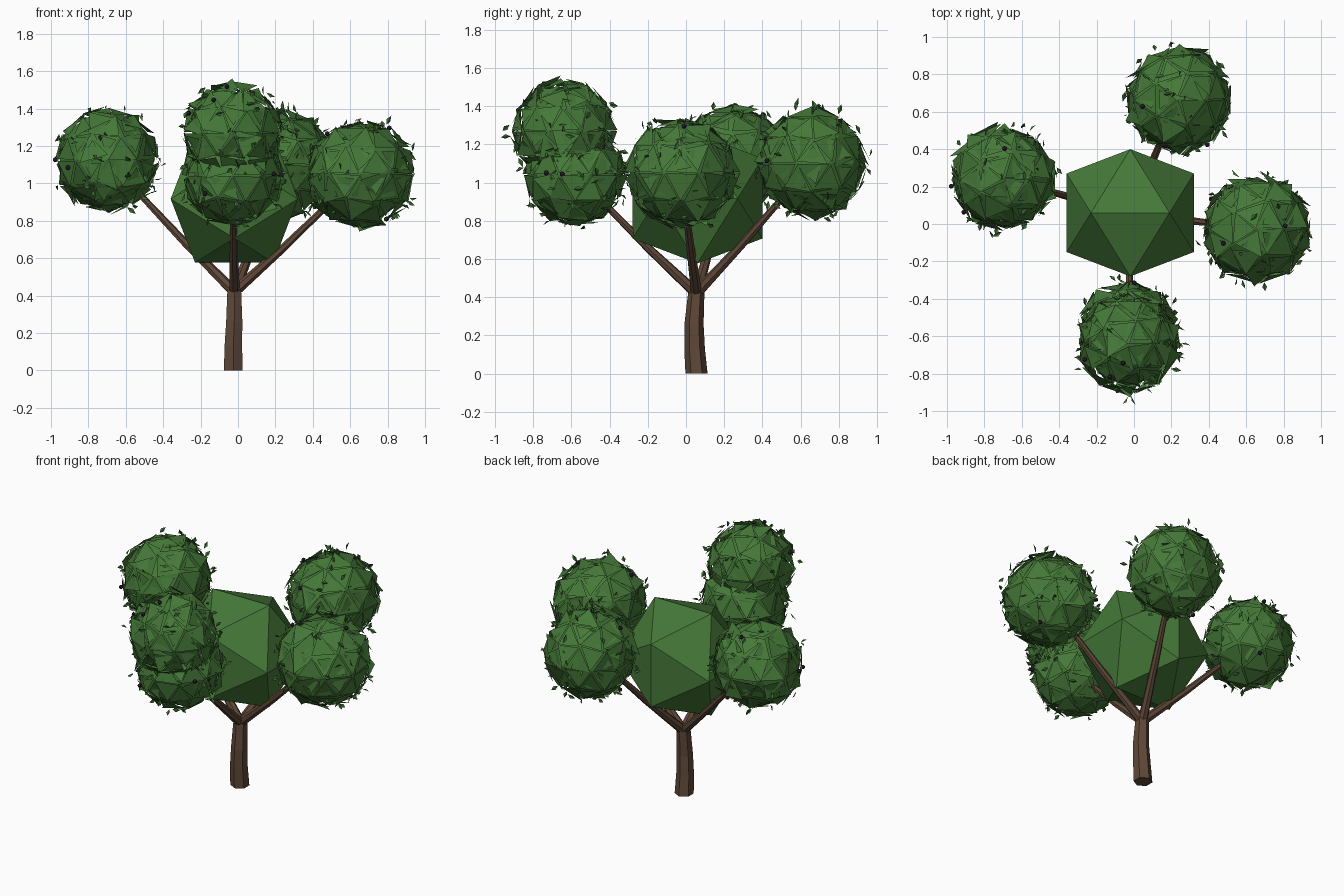
import bpy
import bmesh
import math
import random
from mathutils import Vector, Matrix

random.seed(7)
cube = bpy.data.objects.get("Cube")
if cube:
    bpy.data.objects.remove(cube, do_unlink=True)


def make_material(name, rgb):
    mat = bpy.data.materials.new(name)
    mat.use_nodes = True
    colour = (*rgb, 1.0)
    mat.diffuse_color = colour
    mat.node_tree.nodes["Principled BSDF"].inputs["Base Color"].default_value = colour
    return mat


FOLIAGE = make_material("foliage green", (0.06, 0.19, 0.04))
LEAF = make_material("leaf green", (0.05, 0.165, 0.035))
BARK = make_material("bark brown", (0.115, 0.065, 0.04))
BERRY = make_material("berry purple", (0.025, 0.01, 0.03))


def finish(bm, name, mat):
    mesh = bpy.data.meshes.new(name)
    bm.to_mesh(mesh)
    bm.free()
    mesh.materials.append(mat)
    obj = bpy.data.objects.new(name, mesh)
    bpy.context.collection.objects.link(obj)
    return obj


def random_direction():
    return Vector([random.gauss(0, 1) for _ in range(3)]).normalized()


def tube(name, path, radii, sides, groove=0.0):
    """Tapered flat-sided limb with optional lengthwise grooves."""
    bm = bmesh.new()
    rings = []
    turn = (path[-1] - path[0]).to_track_quat("Z", "Y")
    for centre, radius in zip(path, radii):
        ring = []
        for i in range(sides):
            a = math.tau * i / sides
            r = radius * (1 - groove * (i % 2))
            ring.append(bm.verts.new(centre + turn @ Vector((r * math.cos(a), r * math.sin(a), 0))))
        rings.append(ring)
    for low, high in zip(rings, rings[1:]):
        for i in range(sides):
            j = (i + 1) % sides
            bm.faces.new((low[i], low[j], high[j], high[i]))
    bm.faces.new(rings[0][::-1])
    bm.faces.new(rings[-1])
    return finish(bm, name, BARK)


def core(name, centre, radius):
    """Solid faceted ball."""
    bm = bmesh.new()
    bmesh.ops.create_icosphere(bm, subdivisions=2, radius=radius,
                               matrix=Matrix.Translation(centre))
    finish(bm, name, FOLIAGE)


def shards(name, centre, radius):
    """Loose tilted facets forming a ragged skin."""
    src = bmesh.new()
    bmesh.ops.create_icosphere(src, subdivisions=2, radius=radius)
    bm = bmesh.new()
    for face in src.faces:
        mid = face.calc_center_median()
        for size in (0.95, 0.6):
            tilt = Matrix.Rotation(random.uniform(-0.4, 0.4), 3, random_direction())
            lift = mid * random.uniform(0.99, 1.05)
            bm.faces.new([bm.verts.new(centre + lift + tilt @ (v.co - mid) * size)
                          for v in face.verts])
    src.free()
    finish(bm, name, FOLIAGE)


def leaves(name, centre, radius, count):
    """Small folded diamond leaves sticking out of the foliage."""
    bm = bmesh.new()
    for _ in range(count):
        out = random_direction()
        axis = (out * 0.5 + random_direction()).normalized()
        side = axis.cross(random_direction()).normalized()
        fold = axis.cross(side) * 0.006
        base = centre + out * radius * random.uniform(0.98, 1.08)
        length = random.uniform(0.04, 0.06)
        root, tip = bm.verts.new(base), bm.verts.new(base + axis * length)
        for sign in (1, -1):
            edge = bm.verts.new(base + axis * length * 0.5 + side * sign * 0.013 + fold)
            bm.faces.new((root, edge, tip) if sign > 0 else (root, tip, edge))
    finish(bm, name, LEAF)


# Grooved, slightly bent trunk
trunk_path = [Vector(p) for p in ((-0.025, 0.055, 0), (-0.025, 0.045, 0.13),
                                 (-0.02, 0.042, 0.26), (-0.02, 0.055, 0.44))]
tube("trunk", trunk_path, (0.058, 0.054, 0.05, 0.042), 12, groove=0.14)

# Central crown: an icosahedron resting on an edge
bm = bmesh.new()
short, tall = 0.21, 0.34
for s in (1, -1):
    for t in (1, -1):
        for corner in ((s * short, 0, t * tall), (s * tall, t * short, 0),
                       (0, s * tall, t * short)):
            bm.verts.new(Vector(corner) + Vector((-0.02, 0.06, 0.917)))
bmesh.ops.convex_hull(bm, input=bm.verts)
bmesh.ops.recalc_face_normals(bm, faces=bm.faces)
finish(bm, "central_crown", FOLIAGE)

# Outer crowns: centre, core radius, shell radius
crowns = {
    "right_crown": ((-0.70, 0.245, 1.125), 0.265, 0.275),
    "left_crown": ((0.655, -0.025, 1.05), 0.27, 0.285),
    "back_crown": ((0.24, 0.665, 1.1), 0.265, 0.28),
    "front_crown": ((-0.03, -0.58, 1.04), 0.25, 0.265),
    "front_upper_crown": ((-0.03, -0.64, 1.27), 0.225, 0.265),
}
for name, (place, inner, outer) in crowns.items():
    centre = Vector(place)
    core(name + "_core", centre, inner)
    shards(name + "_shards", centre, outer)
    leaves(name + "_leaves", centre, outer, 60)

# Limbs reaching from the trunk top into each crown
fork = Vector((-0.02, 0.055, 0.42))
for name in ("right", "left", "back", "front"):
    end = Vector(crowns[name + "_crown"][0])
    path = [fork.lerp(end, t) for t in (0, 0.4, 0.85)]
    path[1].z -= 0.01
    tube(name + "_branch", path, (0.03, 0.022, 0.015), 7)

# Dark berries tucked into the foliage
bm = bmesh.new()
for name, (place, inner, outer) in crowns.items():
    for _ in range(4):
        spot = Vector(place) + random_direction() * outer * 1.02
        bmesh.ops.create_icosphere(bm, subdivisions=2, radius=0.013,
                                   matrix=Matrix.Translation(spot))
finish(bm, "berries", BERRY)
